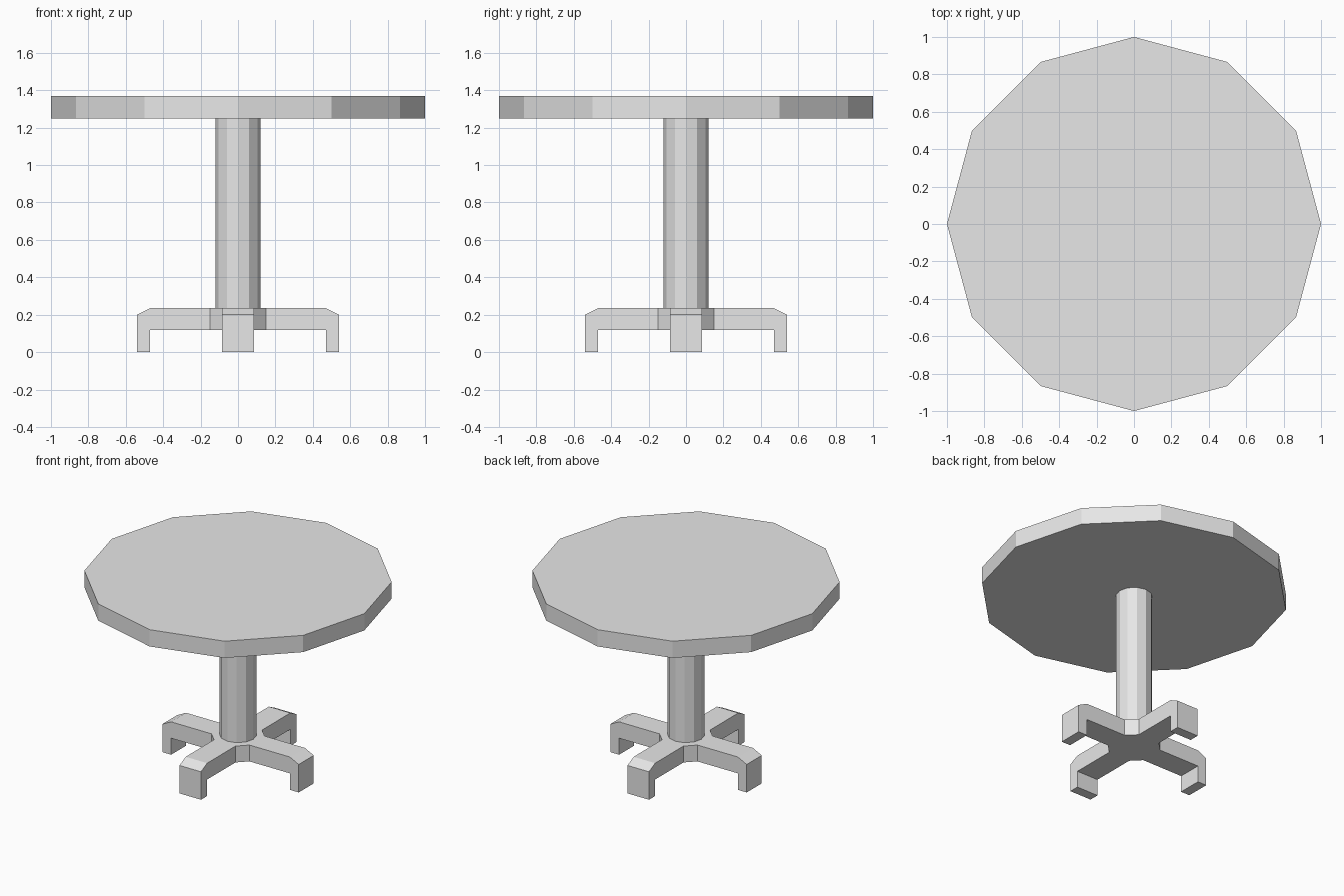
import bpy
import bmesh
from mathutils import Vector

cube = bpy.data.objects.get("Cube")
if cube:
    bpy.data.objects.remove(cube, do_unlink=True)

GREY = (0.8, 0.8, 0.8, 1)
grey = bpy.data.materials.new("plain grey")
grey.use_nodes = True
grey.diffuse_color = GREY
grey.node_tree.nodes["Principled BSDF"].inputs["Base Color"].default_value = GREY


def add_object(name, bm):
    bmesh.ops.recalc_face_normals(bm, faces=bm.faces)
    mesh = bpy.data.meshes.new(name)
    bm.to_mesh(mesh)
    bm.free()
    mesh.materials.append(grey)
    obj = bpy.data.objects.new(name, mesh)
    bpy.context.collection.objects.link(obj)
    return obj


def add_cylinder(name, radius, bottom, top):
    bm = bmesh.new()
    bmesh.ops.create_cone(bm, cap_ends=True, segments=12, radius1=radius,
                          radius2=radius, depth=top - bottom)
    bmesh.ops.translate(bm, verts=bm.verts, vec=(0, 0, (bottom + top) / 2))
    add_object(name, bm)


def extrude(bm, face, offset):
    """Pull one face out by an offset and return the new cap."""
    cap = bmesh.ops.extrude_discrete_faces(bm, faces=[face])["faces"][0]
    bmesh.ops.translate(bm, verts=cap.verts, vec=offset)
    return cap


# Round top and its column
add_cylinder("table_top", 1.0, 1.25, 1.37)
add_cylinder("column", 0.12, 0.235, 1.25)

# Cross base: eight-sided hub with four arms pulled out of it
HALF, HUB, KNEE, TIP = 0.085, 0.15, 0.47, 0.54
LOW, SHOULDER, HIGH = 0.118, 0.2, 0.235

bm = bmesh.new()
quarter = [(HUB, -HALF), (HUB, HALF)]
ring = []
for _ in range(4):
    ring += quarter
    quarter = [(-y, x) for x, y in quarter]
hub = bm.faces.new([bm.verts.new((x, y, LOW)) for x, y in ring])
raised = bmesh.ops.extrude_face_region(bm, geom=[hub], use_keep_orig=True)["geom"]
bmesh.ops.translate(bm, vec=(0, 0, HIGH - LOW),
                    verts=[v for v in raised if isinstance(v, bmesh.types.BMVert)])
bmesh.ops.recalc_face_normals(bm, faces=bm.faces)

for d in (Vector((1, 0, 0)), Vector((0, 1, 0)), Vector((-1, 0, 0)), Vector((0, -1, 0))):
    bm.normal_update()
    side = max(bm.faces, key=lambda f: f.normal.dot(d))
    arm = extrude(bm, side, d * (KNEE - HUB))
    tip = extrude(bm, arm, d * (TIP - KNEE))
    # Slope the top of the tip, then drop the foot from its underside
    for v in tip.verts:
        if v.co.z > SHOULDER:
            v.co.z = SHOULDER
    under = next(f for e in tip.edges for f in e.link_faces
                 if all(abs(v.co.z - LOW) < 0.001 for v in f.verts))
    extrude(bm, under, (0, 0, -LOW))

# Merge the tip and foot into one flat outer face
bmesh.ops.dissolve_limit(bm, angle_limit=0.01, verts=bm.verts, edges=bm.edges)
add_object("cross_base", bm)
